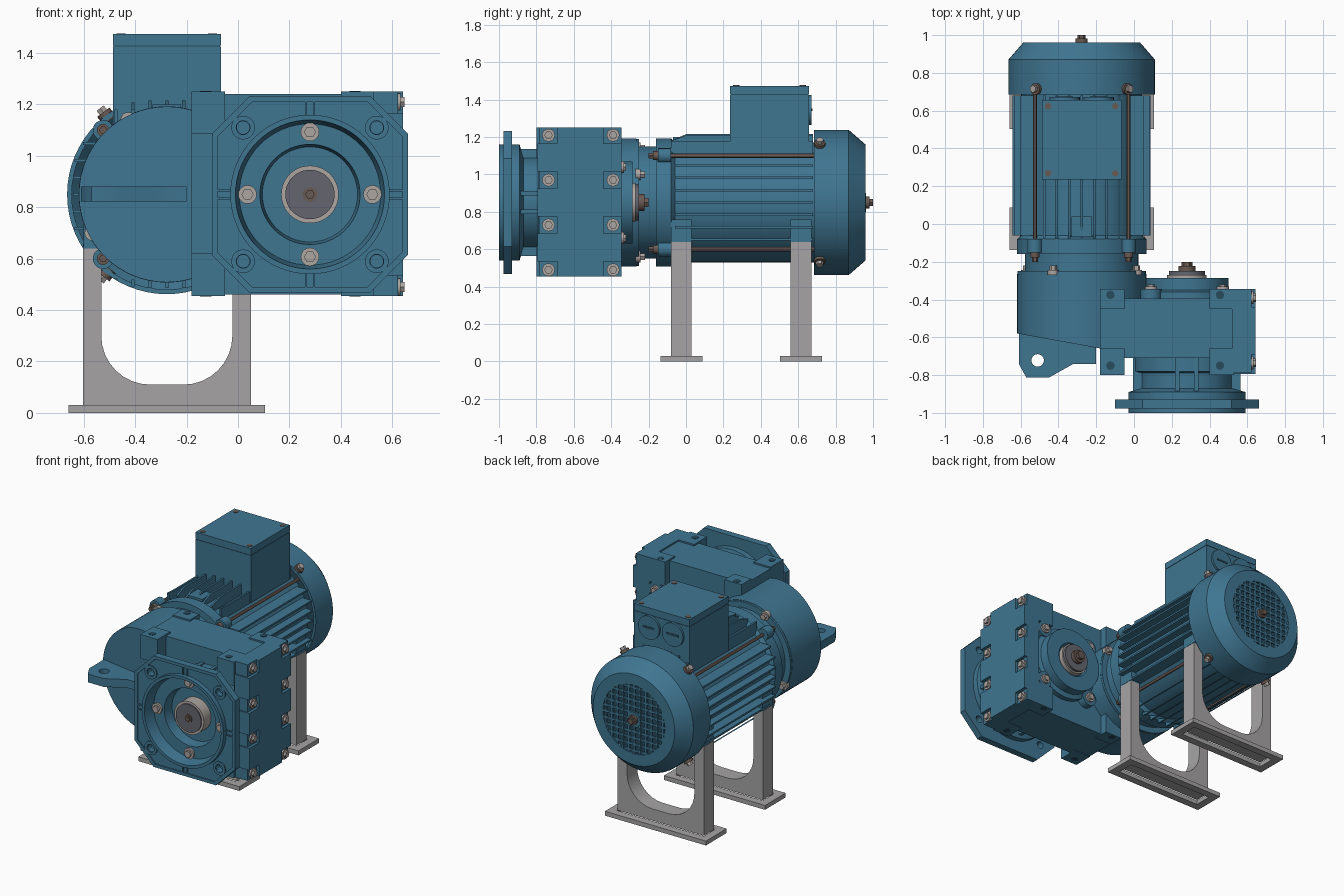
import bpy, bmesh
from math import sin, cos, pi, sqrt
from mathutils import Vector

if "Cube" in bpy.data.objects:
    bpy.data.objects.remove(bpy.data.objects["Cube"])

def material(name, r, g, b):
    m = bpy.data.materials.new(name)
    m.use_nodes = True
    m.diffuse_color = (r, g, b, 1)
    m.node_tree.nodes["Principled BSDF"].inputs["Base Color"].default_value = (r, g, b, 1)
    return m

BLUE = material("blue paint", 0.05, 0.18, 0.285)
SHADE = material("dark blue fan", 0.02, 0.07, 0.11)
GREY = material("stand grey", 0.38, 0.37, 0.375)
STEEL = material("bolt steel", 0.42, 0.38, 0.36)
IRON = material("shaft iron", 0.13, 0.13, 0.16)
BROWN = material("rod brown", 0.14, 0.10, 0.085)

MX, CZ, GX = -0.277, 0.85, 0.28      # motor axis x, shaft height, output axis x
QUADS = [(a, b) for a in (-1, 1) for b in (-1, 1)]

def finish(name, bm, mat):
    bmesh.ops.recalc_face_normals(bm, faces=bm.faces)
    me = bpy.data.meshes.new(name)
    bm.to_mesh(me)
    bm.free()
    me.materials.append(mat)
    ob = bpy.data.objects.new(name, me)
    bpy.context.collection.objects.link(ob)
    return ob

def place(axis, u, v, w):
    return Vector({"x": (w, u, v), "y": (u, w, v), "z": (u, v, w)}[axis])

def circle(u, v, r, n=32, turn=0.0):
    return [(u + r * cos(2 * pi * i / n + turn), v + r * sin(2 * pi * i / n + turn)) for i in range(n)]

def rect(u0, u1, v0, v1):
    return [(u0, v0), (u1, v0), (u1, v1), (u0, v1)]

def octagon(u, v, h, c):
    k = h - c
    return [(u + a, v + b) for a, b in ((-k, -h), (k, -h), (h, -k), (h, k), (k, h), (-k, h), (-h, k), (-h, -k))]

def prism(name, mat, axis, lo, hi, outline, holes=()):
    """Extrude an outline, with optional holes, along an axis."""
    bm = bmesh.new()
    for loop in [outline, *holes]:
        vs = [bm.verts.new(place(axis, u, v, lo)) for u, v in loop]
        for i in range(len(vs)):
            bm.edges.new((vs[i - 1], vs[i]))
    if holes:
        bmesh.ops.triangle_fill(bm, edges=bm.edges[:], use_beauty=True)
    else:
        bm.faces.new(vs)
    ext = bmesh.ops.extrude_face_region(bm, geom=bm.faces[:])
    moved = [g for g in ext["geom"] if isinstance(g, bmesh.types.BMVert)]
    bmesh.ops.translate(bm, verts=moved, vec=place(axis, 0, 0, hi - lo))
    return finish(name, bm, mat)

def box(name, mat, x0, x1, y0, y1, z0, z1):
    return prism(name, mat, "z", z0, z1, rect(x0, x1, y0, y1))

def lathe(name, mat, cx, profile, closed=False, n=64):
    """Spin (radius, y) points round an axis parallel to y."""
    bm = bmesh.new()
    rings = [[bm.verts.new((u, y, v)) for u, v in circle(cx, CZ, max(r, 1e-5), n)] for r, y in profile]
    pairs = list(zip(rings, rings[1:])) + ([(rings[-1], rings[0])] if closed else [])
    for a, b in pairs:
        for i in range(n):
            bm.faces.new((a[i - 1], a[i], b[i], b[i - 1]))
    bmesh.ops.remove_doubles(bm, verts=bm.verts[:], dist=1e-4)
    return finish(name, bm, mat)

def bolt(name, axis, u, v, w, r, h, mat=STEEL):
    prism(name + "_washer", mat, axis, w, w + h * 0.55, circle(u, v, r, 20))
    prism(name + "_head", mat, axis, w, w + h, circle(u, v, r * 0.65, 6))

# Stand: two U frames on hollow base plates
bend = 0.19
arch = [(MX - 0.255 + bend - bend * cos(t * pi / 16), 0.11 + bend - bend * sin(t * pi / 16)) for t in range(9)]
arch += [(2 * MX - u, v) for u, v in reversed(arch)]
frame = [(MX - 0.327, 0.03), (MX - 0.327, 0.64), (MX - 0.255, 0.64)] + arch
frame += [(MX + 0.255, 0.64), (MX + 0.327, 0.64), (MX + 0.327, 0.03)]
for tag, y in (("front", -0.025), ("rear", 0.615)):
    prism(tag + "_stand_frame", GREY, "y", y - 0.055, y + 0.055, frame)
    prism(tag + "_stand_plate", GREY, "z", 0, 0.03, rect(MX - 0.383, MX + 0.383, y - 0.112, y + 0.112),
          [rect(MX - 0.33, MX + 0.33, y - 0.06, y + 0.06)])
    for s in (-1, 1):
        a, b = sorted((MX + s * 0.255, MX + s * 0.325))
        box(tag + "_foot_pad", BLUE, a, b, y - 0.055, y + 0.055, 0.64, 0.76)

# Motor body with end flange and coupling
lathe("motor_body", BLUE, MX, [(0, -0.27), (0.34, -0.27), (0.34, -0.25), (0.3, -0.25), (0.3, -0.16), (0.343, -0.16),
                               (0.343, -0.08), (0.32, -0.06), (0.32, 0.7), (0, 0.7)])

# Cooling fins: horizontal on the sides, upright above and below
for i in range(-3, 4):
    d = i * 0.066
    tip = min(0.365, sqrt(0.382 ** 2 - d * d))
    for s in (-1, 1):
        a, b = sorted((s * 0.2, s * tip))
        box("side_fin", BLUE, MX + a, MX + b, -0.06, 0.68, CZ + d - 0.006, CZ + d + 0.006)
        prism("upright_fin", BLUE, "x", MX + d - 0.006, MX + d + 0.006,
              [(-0.08, CZ + a), (0.68, CZ + a), (0.68, CZ + s * tip), (0.0, CZ + s * tip), (-0.08, CZ + s * 0.33)])
box("lifting_boss", BLUE, MX - 0.055, MX + 0.055, -0.07, 0.04, 1.1, 1.2)

# Tie rods, corner lugs and cover screws
for a, b in QUADS:
    u, v = MX + a * 0.248, CZ + b * 0.25
    prism("tie_rod", BROWN, "y", -0.2, 0.7, circle(u, v, 0.011, 12))
    prism("corner_lug", BLUE, "y", -0.15, -0.08, circle(u, v, 0.04, 20))
    bolt("tie_rod_nut", "y", u, v, -0.15, 0.024, -0.05, BROWN)
    out = Vector((a * 0.61, 0, b * 0.79))
    screw = prism("cover_screw", BROWN, "z", -0.02, 0.02, circle(0, 0, 0.03, 16))
    head = prism("cover_screw_head", STEEL, "z", 0.02, 0.04, circle(0, 0, 0.02, 6))
    for ob in (screw, head):
        ob.rotation_euler = out.to_track_quat("Z", "Y").to_euler()
        ob.location = Vector((MX, 0.715, CZ)) + out * 0.385
for a, b in ((-0.15, 0.29), (0.29, 0.15), (0.15, -0.29), (-0.29, -0.15)):
    bolt("coupling_bolt", "y", MX + a, CZ + b, -0.27, 0.03, 0.05)

# Fan cover with square grille
lathe("fan_cover", BLUE, MX, [(0.37, 0.685), (0.388, 0.685), (0.388, 0.87), (0.31, 0.96), (0.235, 0.96),
                              (0.235, 0.945), (0.3, 0.945), (0.37, 0.865)], closed=True)
prism("fan_disc", SHADE, "y", 0.89, 0.9, circle(MX, CZ, 0.32, 48))
for i in range(-5, 6):
    d, h = i * 0.043, sqrt(0.24 ** 2 - (i * 0.043) ** 2)
    box("grille_upright", BLUE, MX + d - 0.007, MX + d + 0.007, 0.945, 0.958, CZ - h, CZ + h)
    box("grille_crossbar", BLUE, MX - h, MX + h, 0.945, 0.957, CZ + d - 0.007, CZ + d + 0.007)
prism("grille_hub", BLUE, "y", 0.94, 0.962, circle(MX, CZ, 0.05))
bolt("fan_shaft_end", "y", MX, CZ, 0.96, 0.032, 0.04, BROWN)

# Terminal box
prism("terminal_box", BLUE, "z", 1.1, 1.425, rect(MX - 0.21, MX + 0.21, 0.235, 0.657))
box("terminal_seal", SHADE, MX - 0.207, MX + 0.207, 0.238, 0.654, 1.425, 1.429)
box("terminal_lid", BLUE, MX - 0.21, MX + 0.21, 0.235, 0.657, 1.429, 1.474)
for a, b in QUADS:
    prism("lid_screw", BROWN, "z", 1.47, 1.477, circle(MX + a * 0.178, 0.446 + b * 0.178, 0.017, 16))
for s in (-1, 1):
    prism("cable_plug", BLUE, "y", 0.65, 0.672, circle(MX + s * 0.09, 1.345, 0.08))
    box("cable_plug_slot", SHADE, MX + s * 0.09 - 0.045, MX + s * 0.09 + 0.045, 0.66, 0.675, 1.338, 1.352)

# Input gear stage: round housing with a slanted front
stage = prism("input_gear_housing", BLUE, "y", -0.58, -0.265, circle(MX, CZ, 0.342, 64))
for v in stage.data.vertices:
    if v.co.y < -0.5:
        v.co.y -= 0.18 * (v.co.x + 0.617)
prism("lifting_lug", BLUE, "z", 0.823, 0.88,
      [(-0.61, -0.5), (-0.61, -0.74), (-0.57, -0.813), (-0.45, -0.813), (-0.32, -0.74), (-0.2, -0.74), (-0.2, -0.5)],
      [circle(-0.51, -0.722, 0.033, 24)])

# Output gearbox housing, corner pads and end cover
box("gearbox_block", BLUE, -0.18, 0.53, -0.71, -0.395, 0.46, 1.24)
for y0, y1 in ((-0.8, -0.66), (-0.45, -0.345)):
    for x0, x1 in ((-0.18, -0.05), (0.4, 0.53)):
        for z0, z1 in ((0.455, 0.62), (1.085, 1.25)):
            box("mounting_pad", BLUE, x0, x1, y0, y1, z0, z1)
            xm, ym = (x0 + x1) / 2 - 0.01, -0.75 if y0 < -0.7 else -0.375
            for z in (0.455, 1.25):
                if z0 <= z <= z1:
                    prism("tapped_hole", SHADE, "z", z - 0.002, z + 0.002, circle(xm, ym, 0.022, 20))
box("end_cover", BLUE, 0.52, 0.622, -0.785, -0.345, 0.455, 1.25)
box("end_cover_panel", BLUE, 0.6, 0.642, -0.69, -0.44, 0.455, 1.25)
for i in range(4):
    z = 0.49 + i * 0.24
    for y in (-0.735, -0.39):
        bolt("end_cover_bolt", "x", y, z, 0.615, 0.034, 0.032)
    if i < 3:
        for y0, y1 in ((-0.795, -0.69), (-0.44, -0.345)):
            box("end_cover_rib", BLUE, 0.53, 0.642, y0, y1, z + 0.045, z + 0.195)

# Output neck and flange with recessed bore
lathe("output_neck", BLUE, GX, [(0.28, -0.7), (0.28, -0.78), (0.245, -0.79), (0.245, -0.87), (0.31, -0.89), (0.31, -1.0),
                                (0.29, -1.0), (0.275, -0.92), (0.195, -0.92), (0.185, -0.85), (0, -0.85)])
for a, b in QUADS:
    box("neck_rib", BLUE, GX + a * 0.05 - 0.012, GX + a * 0.05 + 0.012, -0.89, -0.7, CZ + b * 0.26 - 0.025, CZ + b * 0.26 + 0.025)
    box("neck_rib", BLUE, GX + a * 0.26 - 0.025, GX + a * 0.26 + 0.025, -0.89, -0.7, CZ + b * 0.05 - 0.012, CZ + b * 0.05 + 0.012)
corner = [(GX + a * 0.26, CZ + b * 0.26) for a, b in QUADS]
prism("flange_plate", BLUE, "y", -0.968, -0.93, octagon(GX, CZ, 0.381, 0.145),
      [circle(GX, CZ, 0.3, 64)] + [circle(u, v, 0.025, 20) for u, v in corner])
prism("flange_rim", BLUE, "y", -0.976, -0.96, octagon(GX, CZ, 0.381, 0.145), [octagon(GX, CZ, 0.36, 0.136)])
for u, v in corner:
    prism("flange_hole_ring", BLUE, "y", -0.976, -0.96, circle(u, v, 0.046), [circle(u, v, 0.027, 20)])
for a, b in ((1, 0), (-1, 0), (0, 1), (0, -1)):
    u, v = GX + a * 0.335, CZ + b * 0.335
    for s in (-0.016, 0.016):
        hx, hz = (0.03, 0.004) if a else (0.004, 0.03)
        x, z = u + s * abs(b), v + s * abs(a)
        box("flange_web", BLUE, x - hx, x + hx, -0.976, -0.96, z - hz, z + hz)
    bolt("flange_bolt", "y", GX + a * 0.243, CZ + b * 0.243, -0.915, 0.036, -0.035)

# Hollow output shaft, front and rear ends
prism("shaft_sleeve", STEEL, "y", -0.93, -0.84, circle(GX, CZ, 0.112, 48))
prism("shaft_core", IRON, "y", -0.937, -0.9, circle(GX, CZ, 0.096, 48))
bolt("shaft_screw", "y", GX, CZ, -0.93, 0.028, -0.02, BROWN)
lathe("rear_hub", BLUE, GX, [(0.25, -0.4), (0.25, -0.36), (0.22, -0.35), (0.22, -0.285), (0.12, -0.285), (0.11, -0.3), (0, -0.3)])
prism("rear_shaft_sleeve", STEEL, "y", -0.31, -0.27, circle(GX, CZ, 0.105, 48))
prism("rear_shaft_washer", IRON, "y", -0.28, -0.25, circle(GX, CZ, 0.095, 48))
bolt("rear_shaft_bolt", "y", GX, CZ, -0.25, 0.045, 0.05, BROWN)
for a, b in QUADS:
    u, v = GX + a * 0.19, CZ + b * 0.19
    prism("rear_hub_lug", BLUE, "y", -0.4, -0.345, circle(u, v, 0.055, 24))
    bolt("rear_hub_bolt", "y", u, v, -0.345, 0.032, 0.025)

# Smooth round surfaces, keep edges sharp
for ob in bpy.context.scene.objects:
    ob.select_set(ob.type == "MESH")
    if ob.type == "MESH":
        bpy.context.view_layer.objects.active = ob
bpy.ops.object.shade_smooth_by_angle(angle=pi / 6)
